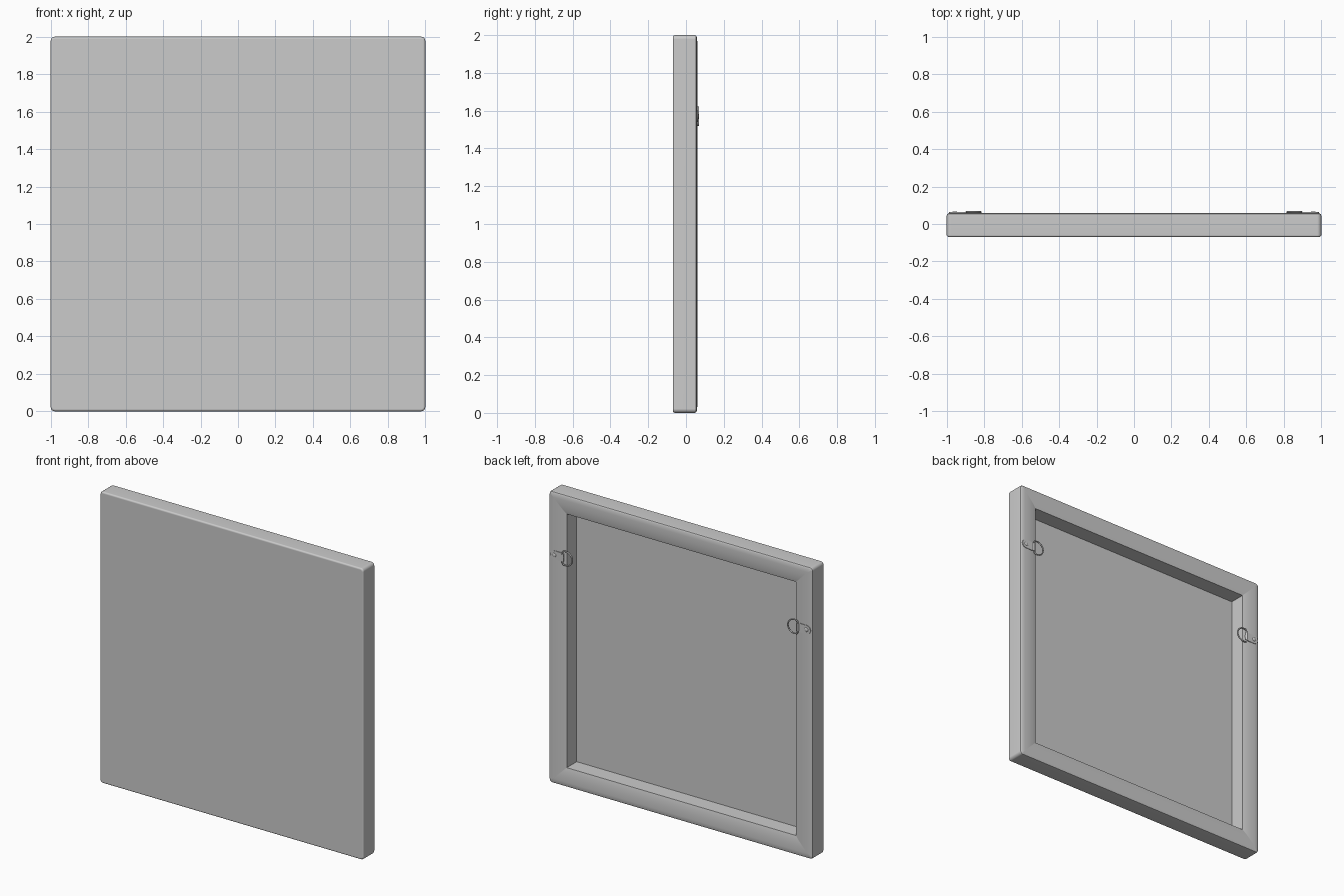
import bpy, bmesh, math
from mathutils import Matrix, Vector

if "Cube" in bpy.data.objects:
    bpy.data.objects.remove(bpy.data.objects["Cube"])

def material(name, v):
    m = bpy.data.materials.new(name)
    m.diffuse_color = (v, v, v, 1)
    m.use_nodes = True
    m.node_tree.nodes["Principled BSDF"].inputs["Base Color"].default_value = m.diffuse_color
    return m

GREY = material("light grey", 0.6)

def finish(bm, name, angle=40):
    bmesh.ops.recalc_face_normals(bm, faces=bm.faces)
    me = bpy.data.meshes.new(name)
    bm.to_mesh(me)
    bm.free()
    ob = bpy.data.objects.new(name, me)
    bpy.context.collection.objects.link(ob)
    me.materials.append(GREY)
    bpy.ops.object.select_all(action='DESELECT')
    ob.select_set(True)
    bpy.context.view_layer.objects.active = ob
    bpy.ops.object.shade_smooth_by_angle(angle=math.radians(angle))
    return ob

def mirror_x(ob):
    ob.modifiers.new("mirror", 'MIRROR')   # both sides of the frame

def square_ring(bm, inset, y, steps=4):
    """Square with rounded corners, inset from the outer edge."""
    r = max(0.022 - inset, 0.002)
    c = 1 - inset - r
    ring = []
    for k, (sx, sz) in enumerate(((1, 1), (-1, 1), (-1, -1), (1, -1))):
        for i in range(steps + 1):
            a = math.pi / 2 * (k + i / steps)
            ring.append(bm.verts.new((sx * c + r * math.cos(a), y,
                                      1 + sz * c + r * math.sin(a))))
    return ring

# Stretched canvas: front face, wrapped sides, crowned back bars, open recess
profile = [(0.012, -0.070), (0.004, -0.067), (0, -0.060),
           (0, 0.045), (0.003, 0.053), (0.012, 0.058), (0.035, 0.060),
           (0.07, 0.059), (0.105, 0.056), (0.130, 0.050), (0.130, -0.058)]
bm = bmesh.new()
rings = [square_ring(bm, d, y) for d, y in profile]
for a, b in zip(rings, rings[1:]):
    n = len(a)
    for i in range(n):
        j = (i + 1) % n
        bm.faces.new((a[i], a[j], b[j], b[i]))
bm.faces.new(rings[0])
bm.faces.new(rings[-1])
canvas = finish(bm, "canvas_on_stretcher")
wn = canvas.modifiers.new("weighted normals", 'WEIGHTED_NORMAL')
wn.keep_sharp = True

HZ = 1.57   # hanger height

# Hanger plate: rounded strip lying on the bar
bm = bmesh.new()
pts = []
for cx, start in ((0.958, -90), (0.915, 90)):
    for i in range(13):
        a = math.radians(start + 15 * i)
        pts.append((cx + 0.03 * math.cos(a), 0.057, HZ + 0.03 * math.sin(a)))
face = bm.faces.new([bm.verts.new(p) for p in pts])
top = bmesh.ops.extrude_face_region(bm, geom=[face])
bmesh.ops.translate(bm, vec=(0, 0.006, 0),
                    verts=[v for v in top["geom"] if isinstance(v, bmesh.types.BMVert)])
mirror_x(finish(bm, "hanger_plate"))

# Screw head
bm = bmesh.new()
bmesh.ops.create_uvsphere(bm, u_segments=16, v_segments=8, radius=1)
bmesh.ops.transform(bm, verts=bm.verts, matrix=Matrix.Translation((0.957, 0.063, HZ))
                    @ Matrix.Diagonal((0.014, 0.005, 0.014, 1)))
mirror_x(finish(bm, "hanger_screw"))

# Folded metal sleeve that holds the ring
bm = bmesh.new()
bmesh.ops.create_cone(bm, cap_ends=True, segments=12, radius1=0.008, radius2=0.008, depth=0.05)
bmesh.ops.translate(bm, vec=(0.893, 0.062, HZ), verts=bm.verts)
mirror_x(finish(bm, "hanger_sleeve"))

# D-shaped wire ring: straight side in the sleeve, round side over the opening
bm = bmesh.new()
path = [Vector((0.893, 0.064, HZ - 0.035)), Vector((0.893, 0.064, HZ + 0.035))]
for i in range(17):
    a = math.radians(70 + 220 * i / 16)
    path.append(Vector((0.868 + 0.05 * math.cos(a), 0.064, HZ + 0.048 * math.sin(a))))
loops = []
for i, p in enumerate(path):
    t = (path[(i + 1) % len(path)] - path[i - 1]).normalized()
    side = t.cross(Vector((0, 1, 0)))
    loops.append([bm.verts.new(p + 0.005 * (math.cos(k * math.pi / 4) * side
                  + math.sin(k * math.pi / 4) * Vector((0, 1, 0)))) for k in range(8)])
for i, a in enumerate(loops):
    b = loops[(i + 1) % len(loops)]
    for k in range(8):
        bm.faces.new((a[k], a[(k + 1) % 8], b[(k + 1) % 8], b[k]))
mirror_x(finish(bm, "hanger_ring", 60))
